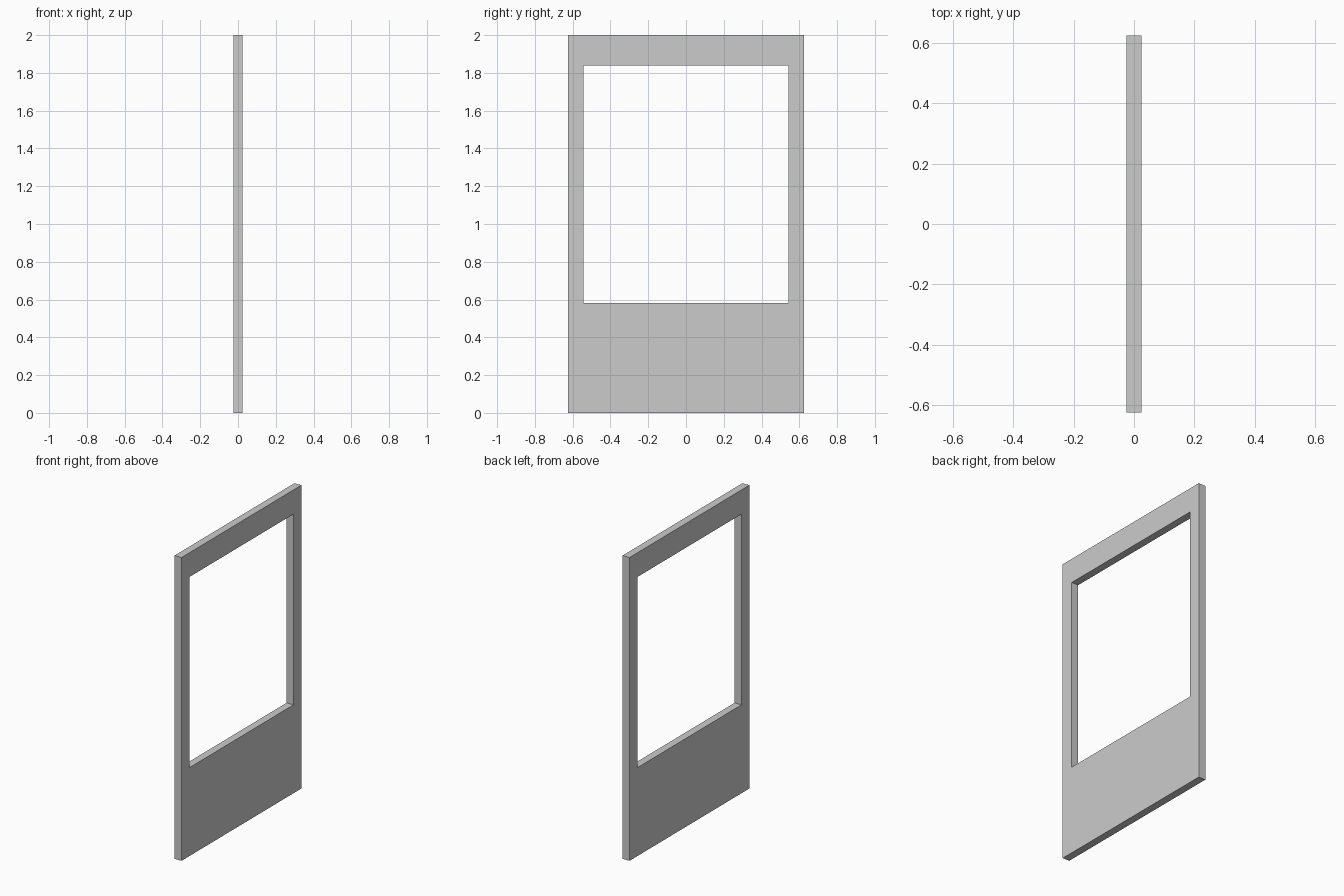
import bpy, bmesh

if "Cube" in bpy.data.objects:
    bpy.data.objects.remove(bpy.data.objects["Cube"])

THICKNESS = 0.05
OUTER = (-0.624, 0.624, 0.0, 2.0)     # y min, y max, z min, z max
OPENING = (-0.542, 0.542, 0.583, 1.84)


def rectangle(bm, bounds, x):
    """Four corner vertices of a rectangle in the YZ plane."""
    y0, y1, z0, z1 = bounds
    return [bm.verts.new((x, y, z)) for y, z in ((y0, z0), (y1, z0), (y1, z1), (y0, z1))]


# Flat front of the frame: four mitred quads around the opening
bm = bmesh.new()
outer = rectangle(bm, OUTER, -THICKNESS / 2)
inner = rectangle(bm, OPENING, -THICKNESS / 2)
for i in range(4):
    j = (i + 1) % 4
    bm.faces.new((outer[i], outer[j], inner[j], inner[i]))

# Thickness: extrude the flat frame along x
result = bmesh.ops.extrude_face_region(bm, geom=bm.faces[:], use_keep_orig=True)
moved = [g for g in result["geom"] if isinstance(g, bmesh.types.BMVert)]
bmesh.ops.translate(bm, verts=moved, vec=(THICKNESS, 0, 0))
bmesh.ops.recalc_face_normals(bm, faces=bm.faces[:])

mesh = bpy.data.meshes.new("panel_frame")
bm.to_mesh(mesh)
bm.free()
bpy.context.collection.objects.link(bpy.data.objects.new("panel_frame", mesh))
